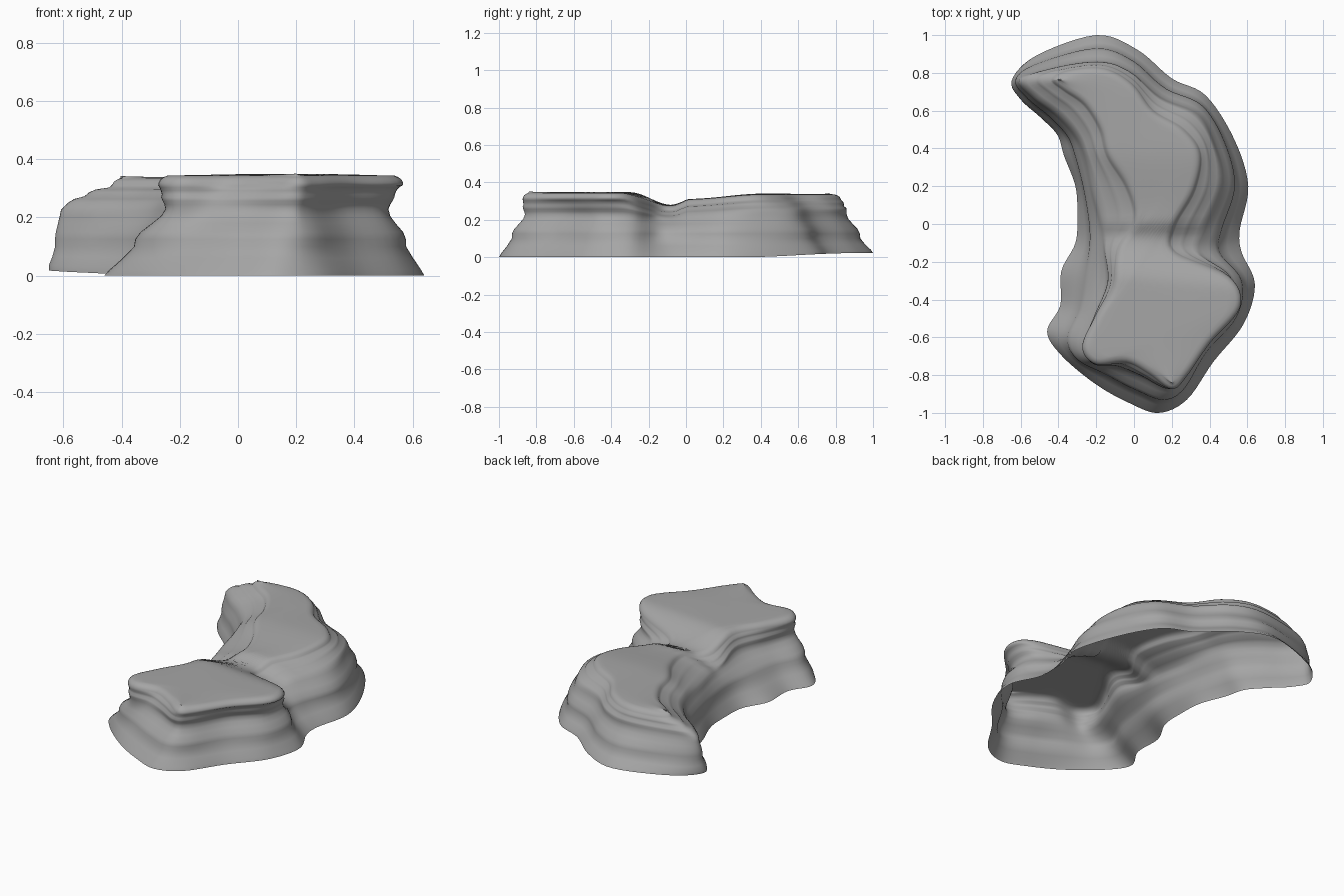
import bpy, math
from mathutils import Vector, noise

cube = bpy.data.objects.get("Cube")
if cube:
    bpy.data.objects.remove(cube, do_unlink=True)

# Plan outlines, clockwise from the back tip; all three share the same point order
BASE = [(-.645, .76), (-.52, .89), (-.2, 1), (.02, .92), (.2, .77), (.38, .68), (.53, .45),
        (.605, .2), (.56, -.03), (.57, -.15), (.64, -.32), (.58, -.53), (.42, -.73), (.28, -.93),
        (.13, -1), (-.02, -.95), (-.2, -.85), (-.38, -.7), (-.46, -.57), (-.39, -.43),
        (-.385, -.25), (-.31, -.1), (-.3, .05), (-.31, .2), (-.37, .36), (-.405, .47), (-.49, .56), (-.6, .66)]
LEDGE = [(-.61, .76), (-.5, .81), (-.2, .86), (-.03, .81), (.14, .67), (.34, .58), (.43, .42),
         (.47, .22), (.38, -.02), (.35, -.15), (.5, -.28), (.5, -.46), (.35, -.63), (.24, -.82),
         (.17, -.86), (.03, -.8), (-.1, -.75), (-.22, -.73), (-.25, -.64), (-.2, -.48),
         (-.14, -.3), (-.16, -.12), (-.18, .02), (-.22, .18), (-.26, .36), (-.31, .47), (-.41, .58), (-.53, .67)]
CREST = [(-.43, .765), (-.35, .81), (-.16, .82), (-.01, .74), (.1, .6), (.26, .5), (.35, .37),
         (.32, .18), (.21, -.02), (.22, -.15), (.5, -.28), (.56, -.44), (.4, -.63), (.28, -.8),
         (.2, -.87), (.08, -.79), (-.04, -.73), (-.2, -.74), (-.27, -.65), (-.2, -.49),
         (-.11, -.33), (-.09, -.14), (0, .02), (-.04, .2), (-.14, .36), (-.18, .5), (-.26, .63), (-.37, .71)]
STEPS = 6      # samples per outline span
ACROSS = 16    # cells across the top
TOP = .342

# Wall profile: (blend base to ledge, blend ledge to crest, height, outward swell)
PROFILE = [(0, 0, 0, 0), (.1, 0, .02, .003), (.3, 0, .06, 0), (.5, 0, .1, 0), (.54, 0, .125, .004),
           (.62, 0, .15, .004), (.78, 0, .18, 0), (.93, 0, .205, 0), (1, 0, .228, 0),
           (1, .08, .243, .002), (1, .18, .256, .006), (1, .3, .268, .008), (1, .47, .278, .002),
           (1, .56, .291, .003), (1, .7, .302, .005), (1, .95, .309, .004), (1, 1, .318, .002),
           (1, 1, .329, -.004), (1, 1, .337, -.015), (1, 1, TOP, -.028)]


def closed_curve(points):
    """Smooth closed outline through the points."""
    pts = [Vector(p) for p in points]
    n, out = len(pts), []
    for i in range(n):
        a, b, c, d = (pts[(i + k) % n] for k in (-1, 0, 1, 2))
        for s in range(STEPS):
            t = s / STEPS
            out.append(b + .5 * t * (c - a + t * (2 * a - 5 * b + 4 * c - d + t * (3 * (b - c) + d - a))))
    return out


def ramp(a, b, v):
    t = min(max((v - a) / (b - a), 0), 1)
    return t * t * (3 - 2 * t)


def crown(p):
    """Relative top height: two humps with a saddle between them."""
    front = ramp(-.07, -.3, p.y + .1 * abs(p.x))
    back = .9 + .08 * ramp(0, .4, p.y) - .1 * ramp(.02, -.07, p.y)
    return back + front * (1.005 - back)


def weather(p):
    """Small horizontal erosion, stretched into strata."""
    q = Vector((p.x * 4, p.y * 4, p.z * 14))
    fade = .006 * ramp(0, .05, p.z) * ramp(.34, .28, p.z)
    return Vector((p.x + fade * noise.noise(q), p.y + fade * noise.noise(q + Vector((9, 5, 2))), p.z))


# Terraced wall
base, ledge, crest = map(closed_curve, (BASE, LEDGE, CREST))
n = len(base)
verts, faces = [], []
for f, g, z, swell in PROFILE:
    ring = [base[i].lerp(ledge[i], f).lerp(crest[i], g) for i in range(n)]
    for i, p in enumerate(ring):
        t = (ring[(i + 1) % n] - ring[i - 1]).normalized()
        q = p + swell * Vector((-t.y, t.x))
        high = z * (1 + (crown(q) - 1) * ramp(.15, .3, z))
        lift = .022 * ramp(.3, .9, p.y) * ramp(.1, 0, z)
        verts.append(weather(Vector((q.x, q.y, high + lift))))
for r in range(len(PROFILE) - 1):
    for i in range(n):
        j = (i + 1) % n
        faces.append((r * n + i, (r + 1) * n + i, (r + 1) * n + j, r * n + j))

# Gently domed top, spanned between opposite sides of the last ring
first = (len(PROFILE) - 1) * n
rows = [[first] * (ACROSS + 1)]
for k in range(1, n // 2):
    a, b = first + k, first + n - k
    row = [a]
    for c in range(1, ACROSS):
        t = c / ACROSS
        p = verts[a].lerp(verts[b], t)
        p.z = TOP * crown(p) + math.sin(math.pi * t) * (.005 + .006 * noise.noise(p * 3))
        row.append(len(verts))
        verts.append(p)
    rows.append(row + [b])
rows.append([first + n // 2] * (ACROSS + 1))
for u, v in zip(rows, rows[1:]):
    for c in range(ACROSS):
        faces.append(list(dict.fromkeys((u[c], u[c + 1], v[c + 1], v[c]))))

mesh = bpy.data.meshes.new("rock_ledge")
mesh.from_pydata(verts, [], faces)
mesh.validate()
rock = bpy.data.objects.new("rock_ledge", mesh)
bpy.context.collection.objects.link(rock)

# Stone colour
stone = bpy.data.materials.new("grey stone")
stone.use_nodes = True
colour = (.38, .38, .38, 1)
stone.diffuse_color = colour
stone.node_tree.nodes["Principled BSDF"].inputs["Base Color"].default_value = colour
mesh.materials.append(stone)

# Consistent outward normals and smooth shading
bpy.context.view_layer.objects.active = rock
rock.select_set(True)
bpy.ops.object.mode_set(mode='EDIT')
bpy.ops.mesh.select_all(action='SELECT')
bpy.ops.mesh.normals_make_consistent(inside=False)
bpy.ops.object.mode_set(mode='OBJECT')
bpy.ops.object.shade_smooth_by_angle(angle=math.radians(60))
